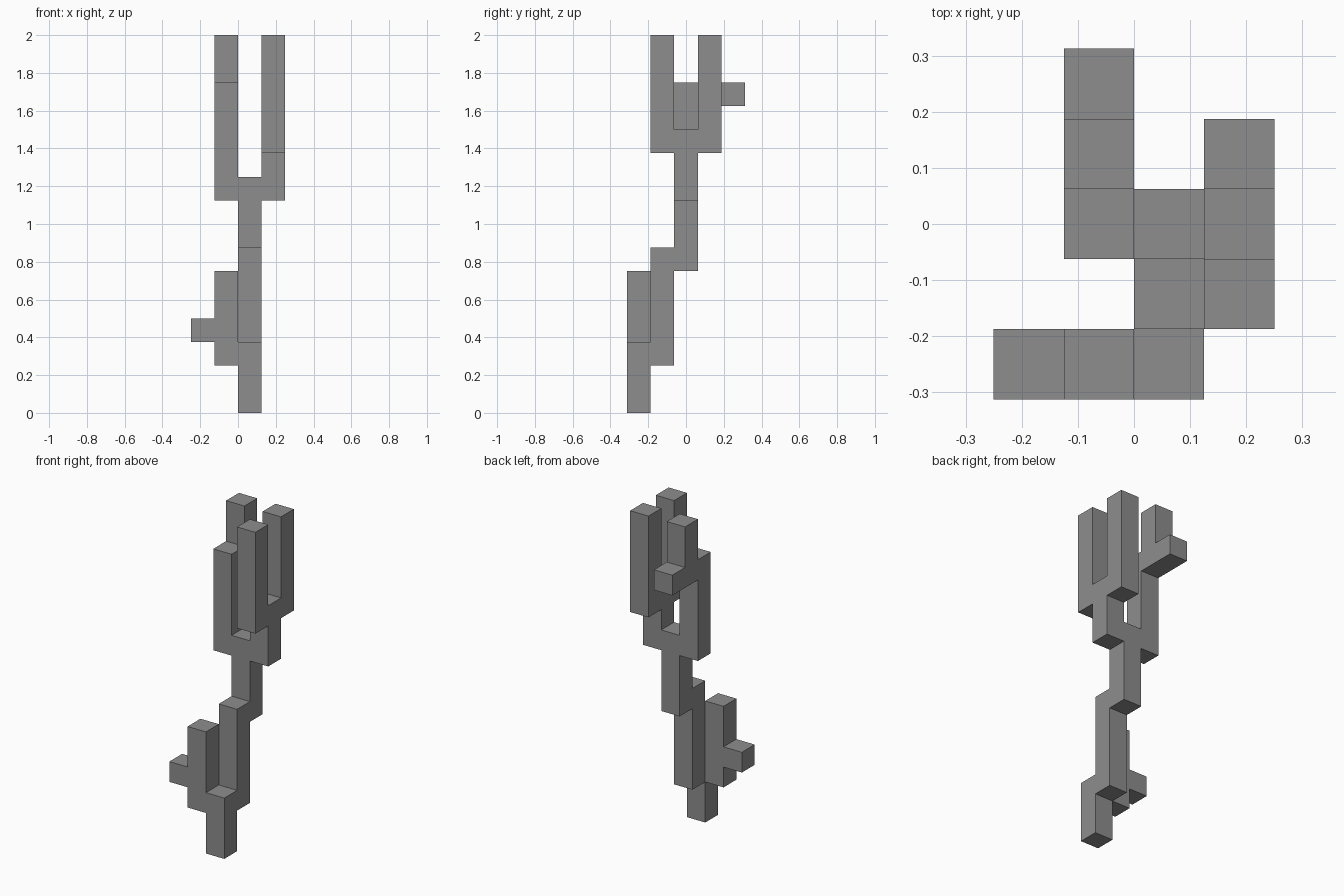
import bpy
import bmesh
from mathutils import Vector

old = bpy.data.objects.get("Cube")
if old:
    bpy.data.objects.remove(old, do_unlink=True)

CELL = 0.125
ORIGIN = Vector((-0.25, -0.3125, 0.0))

# Square posts on a grid: name -> (column, row, bottom cell, top cell)
posts = {
    "foot": (2, 0, 0, 3),
    "lower_branch": (1, 0, 2, 6),
    "lower_twig": (0, 0, 3, 4),
    "lower_trunk": (2, 1, 2, 7),
    "upper_trunk": (2, 2, 6, 10),
    "right_branch": (1, 2, 9, 14),
    "right_rear_branch": (1, 3, 13, 16),
    "rear_twig": (1, 4, 13, 14),
    "left_fork": (3, 2, 9, 12),
    "left_front_branch": (3, 1, 11, 16),
    "left_rear_branch": (3, 3, 11, 16),
}
cells = {(x, y, z) for x, y, low, high in posts.values() for z in range(low, high)}


def add_side(bm, cell, axis, step):
    """Add one outward-facing square side of a cell."""
    u, v = (axis + 1) % 3, (axis + 2) % 3
    corners = []
    for du, dv in ((0, 0), (1, 0), (1, 1), (0, 1)):
        p = Vector(cell)
        p[axis] += max(step, 0)
        p[u] += du
        p[v] += dv
        corners.append(bm.verts.new(ORIGIN + p * CELL))
    bm.faces.new(corners if step > 0 else corners[::-1])


# Outer skin of the joined posts
bm = bmesh.new()
for cell in sorted(cells):
    for axis in range(3):
        for step in (-1, 1):
            neighbour = list(cell)
            neighbour[axis] += step
            if tuple(neighbour) not in cells:
                add_side(bm, cell, axis, step)

# Weld, then merge the flat areas into single faces
bmesh.ops.remove_doubles(bm, verts=bm.verts[:], dist=0.001)
bmesh.ops.dissolve_limit(bm, angle_limit=0.01, verts=bm.verts[:], edges=bm.edges[:])

mesh = bpy.data.meshes.new("branching_post")
bm.to_mesh(mesh)
bm.free()
post = bpy.data.objects.new("branching_post", mesh)
bpy.context.collection.objects.link(post)

# Plain grey
grey = bpy.data.materials.new("grey")
grey.use_nodes = True
color = (0.27, 0.27, 0.27, 1.0)
grey.diffuse_color = color
grey.node_tree.nodes["Principled BSDF"].inputs["Base Color"].default_value = color
mesh.materials.append(grey)
